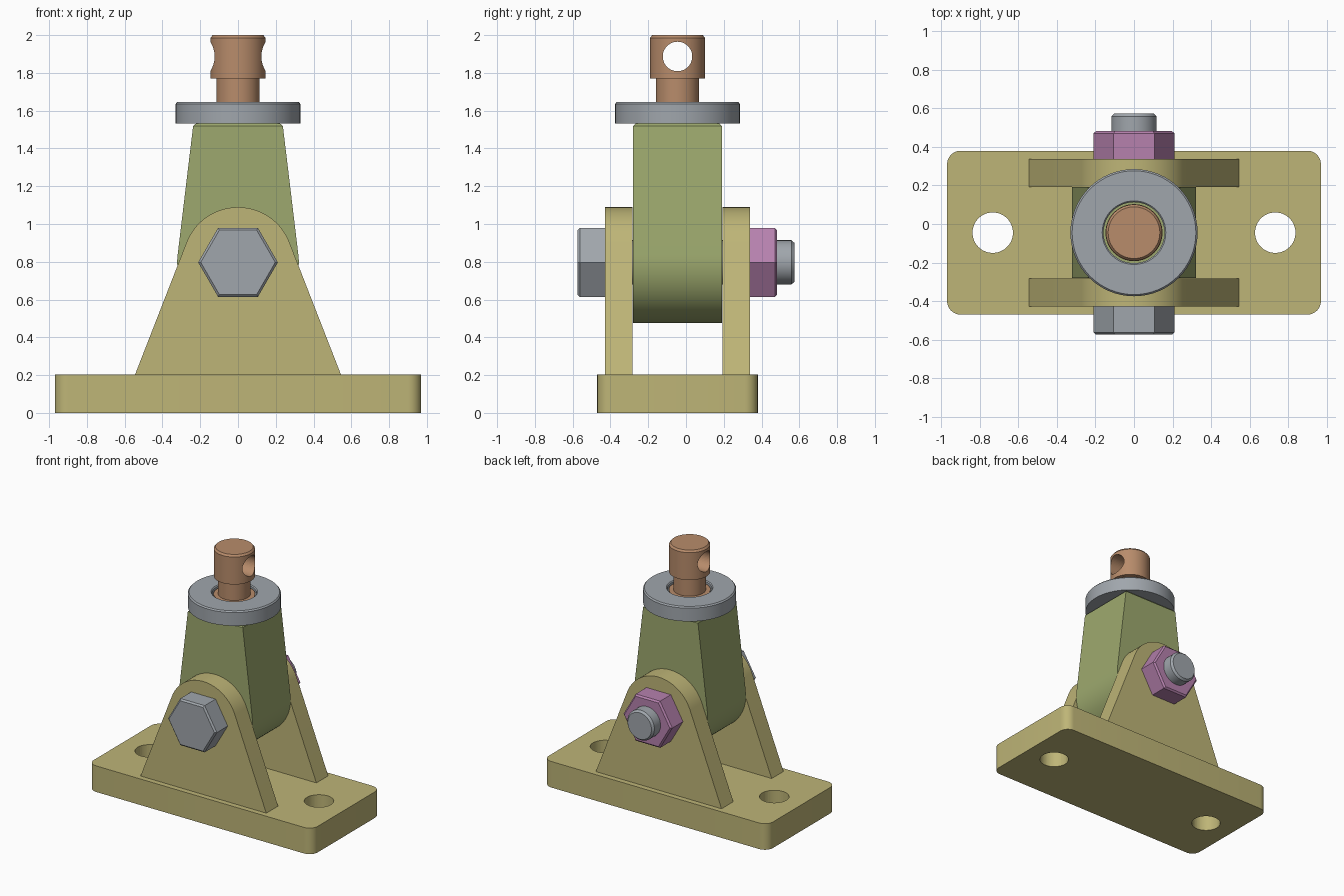
import bpy, bmesh, math
from mathutils import Matrix, Vector

if "Cube" in bpy.data.objects:
    bpy.data.objects.remove(bpy.data.objects["Cube"])

YC = -0.045    # centre plane of the bracket
PZ = 0.797     # pivot height
SEG = 64


def mat(name, rgb):
    m = bpy.data.materials.new(name)
    lin = [((c / 255 + 0.055) / 1.055) ** 2.4 for c in rgb]
    m.diffuse_color = (*lin, 1)
    m.use_nodes = True
    m.node_tree.nodes["Principled BSDF"].inputs["Base Color"].default_value = m.diffuse_color
    return m


KHAKI = mat("khaki", (190, 181, 119))
GREEN = mat("olive green", (157, 169, 110))
GREY = mat("steel grey", (160, 166, 172))
BROWN = mat("copper brown", (184, 140, 107))
MAUVE = mat("mauve", (182, 129, 174))

# local xyz -> profile x = world x, profile y = world z, depth = world y
ALONG_Y = Matrix(((1, 0, 0, 0), (0, 0, 1, 0), (0, 1, 0, 0), (0, 0, 0, 1)))


def finish(bm, name, material, matrix):
    bm.transform(matrix)
    bmesh.ops.recalc_face_normals(bm, faces=bm.faces)
    me = bpy.data.meshes.new(name)
    bm.to_mesh(me)
    bm.free()
    ob = bpy.data.objects.new(name, me)
    bpy.context.collection.objects.link(ob)
    me.materials.append(material)
    smooth(ob)
    return ob


def activate(ob):
    bpy.ops.object.select_all(action='DESELECT')
    ob.select_set(True)
    bpy.context.view_layer.objects.active = ob


def smooth(ob):
    activate(ob)
    bpy.ops.object.shade_smooth_by_angle(angle=math.radians(25))


def prism(name, pts, a, b, material, matrix=Matrix(), chamfer=None, width=0.012):
    """Extrude a 2D profile from depth a to b; chamfer = rule choosing edges by midpoint."""
    bm = bmesh.new()
    face = bm.faces.new([bm.verts.new((x, y, a)) for x, y in pts])
    ext = bmesh.ops.extrude_face_region(bm, geom=[face])
    for v in ext["geom"]:
        if isinstance(v, bmesh.types.BMVert):
            v.co.z = b
    if chamfer:
        edges = [e for e in bm.edges if all(chamfer(v.co) for v in e.verts)]
        bmesh.ops.bevel(bm, geom=edges, offset=width, segments=1, affect='EDGES')
    return finish(bm, name, material, matrix)


def lathe(name, prof, material, matrix, closed=False):
    """Revolve (radius, height) points about the local z axis."""
    bm = bmesh.new()
    vs = [bm.verts.new((r, 0, z)) for r, z in prof]
    edges = [bm.edges.new(p) for p in zip(vs, vs[1:])]
    if closed:
        edges.append(bm.edges.new((vs[-1], vs[0])))
    bmesh.ops.spin(bm, geom=vs + edges, cent=(0, 0, 0), axis=(0, 0, 1),
                   angle=2 * math.pi, steps=SEG)
    bmesh.ops.remove_doubles(bm, verts=bm.verts, dist=1e-5)
    return finish(bm, name, material, matrix)


def arc(cx, cy, r, a0, a1, n):
    return [(cx + r * math.cos(math.radians(a0 + (a1 - a0) * i / n)),
             cy + r * math.sin(math.radians(a0 + (a1 - a0) * i / n))) for i in range(n + 1)]


def drill(ob, centre, r, depth, rotation=(0, 0, 0)):
    bpy.ops.mesh.primitive_cylinder_add(vertices=48, radius=r, depth=depth,
                                        location=centre, rotation=rotation)
    cutter = bpy.context.object
    cutter.hide_render = True
    mod = ob.modifiers.new("hole", 'BOOLEAN')
    mod.operation, mod.solver, mod.object = 'DIFFERENCE', 'EXACT', cutter
    activate(ob)
    bpy.ops.object.modifier_move_to_index(modifier="hole", index=0)
    bpy.ops.object.modifier_apply(modifier="hole")
    bpy.data.objects.remove(cutter)
    ob.data.materials.clear()


# Base plate with rounded corners and two bolt holes
R = 0.07
corners = []
for i, (sx, sy) in enumerate([(1, 1), (-1, 1), (-1, -1), (1, -1)]):
    corners += arc(sx * (0.97 - R), YC + sy * (0.425 - R), R, 90 * i, 90 * i + 90, 8)
base = prism("base_plate", corners, 0, 0.204, KHAKI)
for s in (-1, 1):
    drill(base, (s * 0.733, YC, 0.1), 0.105, 0.6)
base.data.materials.append(KHAKI)
smooth(base)

# Two clevis ears: straight flanks tangent to a round top
er, foot_x, foot_z = 0.292, 0.545, 0.203
dx, dz = foot_x, foot_z - PZ
t = math.degrees(math.atan2(dz, dx) + math.acos(er / math.hypot(dx, dz)))
ear = [(-foot_x, foot_z), (foot_x, foot_z)] + arc(0, PZ, er, t, 180 - t, 40)
for name, s in (("front_ear", -1), ("back_ear", 1)):
    prism(name, ear, YC + s * 0.237, YC + s * 0.383, KHAKI, ALONG_Y)

# Pivoting tapered body: round bottom, chamfered top
TOP = 1.532
br, tx = 0.322, 0.236
body = [(tx, TOP), (-tx, TOP)] + arc(0, PZ, br, 173, 367, 48)
prism("pivot_body", body, YC - 0.236, YC + 0.236, GREEN, ALONG_Y,
      lambda c: c.y > TOP - 0.001, 0.014)

# Hex bolt and nut through the ears
hexagon = arc(0, PZ, 0.211, 0, 300, 5)
prism("bolt_head", hexagon, YC - 0.383, -0.574, GREY, ALONG_Y, lambda c: c.z < -0.57)
prism("nut", hexagon, YC + 0.383, 0.482, MAUVE, ALONG_Y, lambda c: c.z > 0.48)
lathe("bolt_shank", [(0, -0.45), (0.117, -0.45), (0.117, 0.558), (0.103, 0.574), (0, 0.574)],
      GREY, Matrix.Translation((0, 0, PZ)) @ ALONG_Y)

# Washer on top of the body
axis = Matrix.Translation((0, YC, 0))
lathe("washer", [(0.158, TOP), (0.33, TOP), (0.33, 1.636), (0.321, 1.646),
                 (0.165, 1.646), (0.158, 1.639)], GREY, axis, closed=True)

# Grooved stud with a cross hole through its head
stud = lathe("stud", [(0, 1.4), (0.148, 1.4), (0.148, 1.63), (0.115, 1.63), (0.115, 1.77),
                      (0.146, 1.77), (0.146, 1.985), (0.134, 2.0), (0, 2.0)], BROWN, axis)
drill(stud, (0, YC, 1.887), 0.078, 0.8, (0, math.pi / 2, 0))
stud.data.materials.append(BROWN)
smooth(stud)
